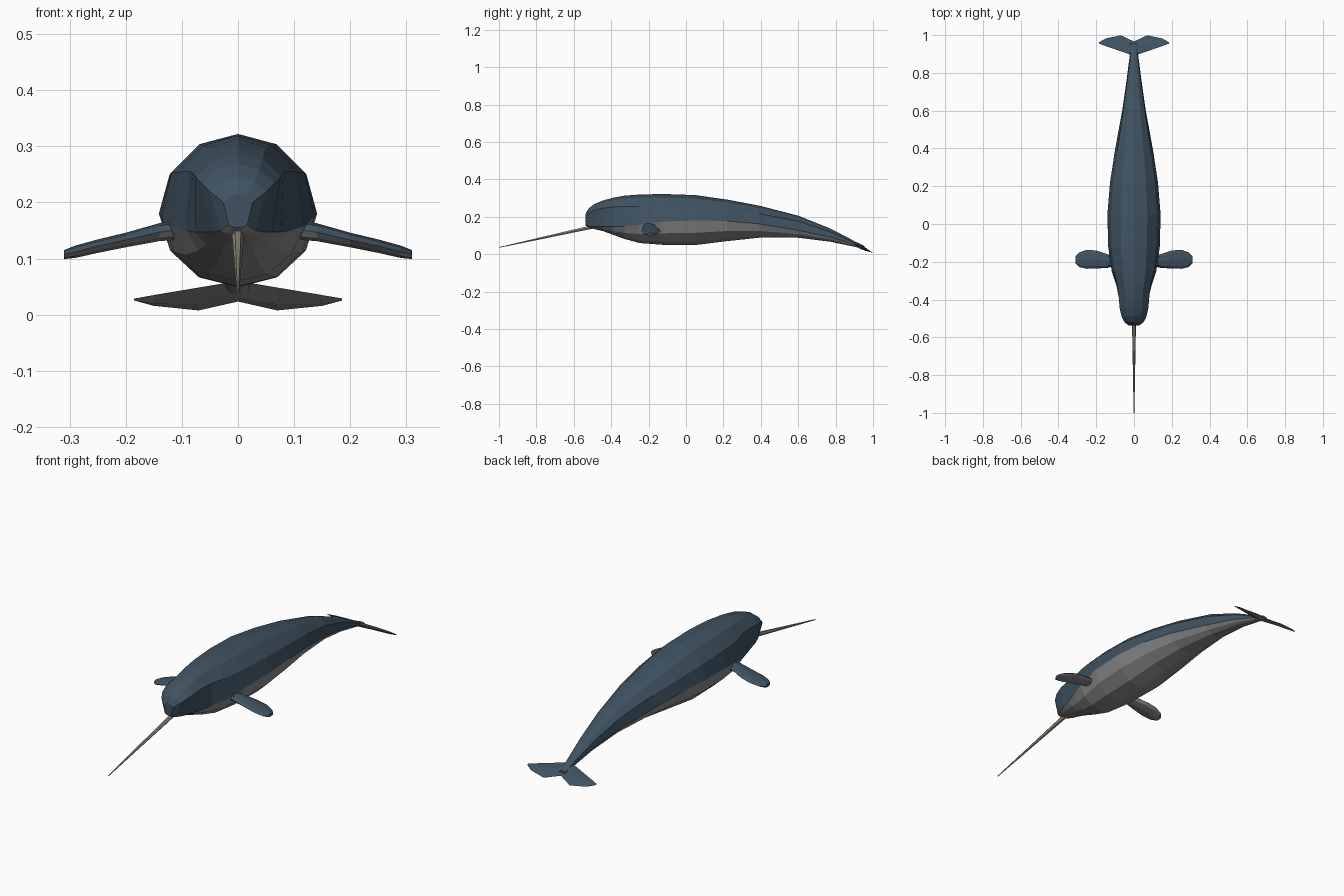
import bpy, bmesh, math
from mathutils import Vector

if "Cube" in bpy.data.objects:
    bpy.data.objects.remove(bpy.data.objects["Cube"])


def material(name, rgb):
    m = bpy.data.materials.new(name)
    m.diffuse_color = (*rgb, 1)
    m.use_nodes = True
    m.node_tree.nodes["Principled BSDF"].inputs["Base Color"].default_value = m.diffuse_color
    return m


NAVY = material("slate blue skin", (0.05, 0.085, 0.12))
GREY = material("grey belly", (0.25, 0.245, 0.245))
IVORY = material("ivory tusk", (0.32, 0.30, 0.22))


def loft(name, rings, mats):
    """Skin closed rings; the first half of every ring is the upper colour, the rest the lower."""
    bm = bmesh.new()
    vs = [[bm.verts.new(p) for p in r] for r in rings]
    n = len(rings[0])
    for a, b in zip(vs, vs[1:]):
        for k in range(n):
            j = (k + 1) % n
            f = bm.faces.new((a[k], a[j], b[j], b[k]))
            f.material_index = 0 if k < n // 2 else len(mats) - 1
    bm.faces.new(vs[0])
    bm.faces.new(vs[-1])
    bmesh.ops.recalc_face_normals(bm, faces=bm.faces)
    me = bpy.data.meshes.new(name)
    bm.to_mesh(me)
    bm.free()
    for m in mats:
        me.materials.append(m)
    ob = bpy.data.objects.new(name, me)
    bpy.context.collection.objects.link(ob)
    return ob


# Body: y, top z, bottom z, half width, z of the colour boundary
sections = [
    (-0.538, 0.215, 0.155, 0.030, 0.160),
    (-0.520, 0.245, 0.142, 0.058, 0.150),
    (-0.490, 0.268, 0.134, 0.076, 0.147),
    (-0.445, 0.287, 0.124, 0.088, 0.147),
    (-0.390, 0.302, 0.104, 0.093, 0.147),
    (-0.330, 0.313, 0.082, 0.101, 0.150),
    (-0.250, 0.319, 0.060, 0.122, 0.157),
    (-0.120, 0.322, 0.050, 0.137, 0.175),
    (0.050, 0.316, 0.049, 0.141, 0.180),
    (0.220, 0.292, 0.070, 0.127, 0.178),
    (0.390, 0.260, 0.088, 0.102, 0.162),
    (0.600, 0.206, 0.088, 0.066, 0.128),
    (0.770, 0.138, 0.067, 0.040, 0.092),
    (0.900, 0.070, 0.040, 0.022, 0.052),
    (0.955, 0.044, 0.026, 0.018, 0.034),
]


def body_ring(y, top, bot, w, zb):
    c, h = (top + bot) / 2, (top - bot) / 2
    a = math.asin((zb - c) / h)
    low = -math.pi / 2
    right = [a, math.pi / 6, math.pi / 3]
    under = [a + (low - a) * i / 3 for i in (1, 2)]
    pt = lambda t, s: (s * w * math.cos(t), y, c + h * math.sin(t))
    return ([pt(t, 1) for t in right] + [(0, y, top)]
            + [pt(t, -1) for t in reversed(right)]
            + [pt(t, -1) for t in under] + [(0, y, bot)]
            + [pt(t, 1) for t in reversed(under)])


loft("body", [body_ring(*s) for s in sections], [NAVY, GREY])

# Flippers: x, front y, back y, centre z, half thickness
flipper = [
    (0.100, -0.222, -0.168, 0.152, 0.018),
    (0.140, -0.232, -0.160, 0.147, 0.016),
    (0.200, -0.236, -0.140, 0.133, 0.013),
    (0.250, -0.237, -0.137, 0.122, 0.012),
    (0.290, -0.228, -0.150, 0.112, 0.011),
    (0.310, -0.208, -0.170, 0.107, 0.008),
]
for side, s in (("left", -1), ("right", 1)):
    rings = [[(s * x, (y0 + y1) / 2 + (y1 - y0) / 2 * math.cos(k * math.pi / 4),
               z + h * math.sin(k * math.pi / 4)) for k in range(8)]
             for x, y0, y1, z, h in flipper]
    loft(side + "_flipper", rings, [NAVY, GREY])

# Tail flukes: x, leading y, trailing y, half thickness; the plane dips to the rear
half = [(0.0, 0.890, 0.966, 0.012), (0.07, 0.914, 0.999, 0.009),
        (0.15, 0.942, 0.982, 0.006), (0.185, 0.955, 0.962, 0.002)]
span = [(-x, a, b, h) for x, a, b, h in reversed(half[1:])] + half


def fluke_ring(x, a, b, h):
    z = lambda y: 0.055 - 0.48 * (y - 0.9)
    m = (a + b) / 2
    return [(x, a, z(a)), (x, m, z(m) + h), (x, b, z(b)), (x, m, z(m) - h)]


loft("tail_flukes", [fluke_ring(*s) for s in span], [NAVY, GREY])

# Tusk: tapered six-sided rod
start, end = Vector((0, -0.50, 0.146)), Vector((0, -1.0, 0.036))
up = Vector((0, end.z - start.z, start.y - end.y)).normalized()
side = Vector((1, 0, 0))
loft("tusk", [[c + r * (side * math.cos(k * math.pi / 3) + up * math.sin(k * math.pi / 3))
               for k in range(6)] for c, r in ((start, 0.011), (end, 0.002))], [IVORY])
